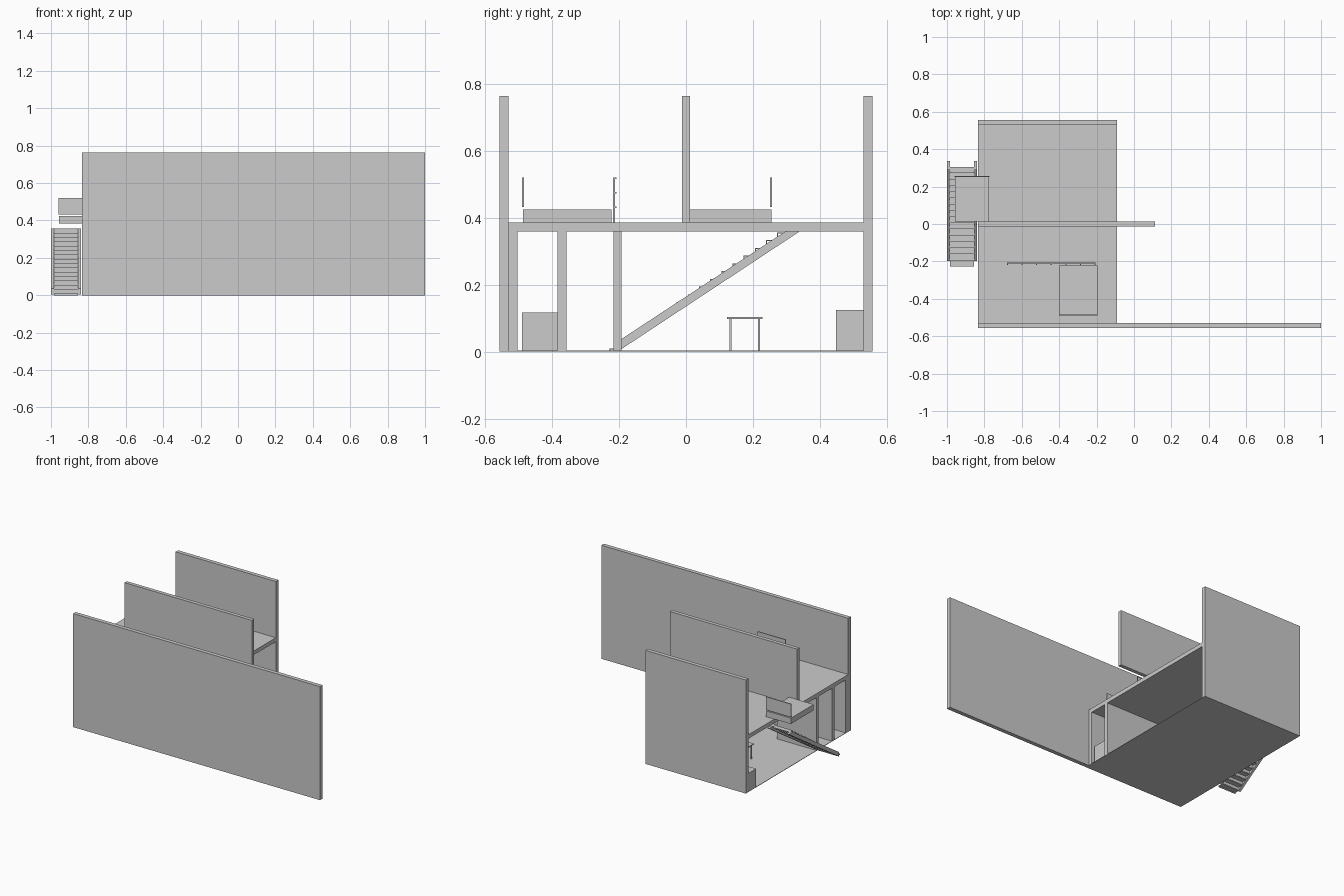
import bpy, bmesh

if "Cube" in bpy.data.objects:
    bpy.data.objects.remove(bpy.data.objects["Cube"])

gray = bpy.data.materials.new("plain_gray")
gray.diffuse_color = (0.6, 0.6, 0.6, 1)
gray.use_nodes = True
gray.node_tree.nodes["Principled BSDF"].inputs["Base Color"].default_value = gray.diffuse_color


def finish(name, bm):
    bmesh.ops.recalc_face_normals(bm, faces=bm.faces)
    me = bpy.data.meshes.new(name)
    bm.to_mesh(me)
    bm.free()
    me.materials.append(gray)
    ob = bpy.data.objects.new(name, me)
    bpy.context.collection.objects.link(ob)
    return ob


def add_box(bm, x, y, z):
    """Box between (min, max) pairs on each axis."""
    vs = bmesh.ops.create_cube(bm, size=1)["verts"]
    for v in vs:
        v.co = [r[0] if c < 0 else r[1] for r, c in zip((x, y, z), v.co)]


def boxes(name, *specs):
    bm = bmesh.new()
    for s in specs:
        add_box(bm, *s)
    return finish(name, bm)


def prism(name, profile, x0, x1):
    """Extrude a (y, z) outline along x."""
    bm = bmesh.new()
    f = bm.faces.new([bm.verts.new((x0, y, z)) for y, z in profile])
    ext = bmesh.ops.extrude_face_region(bm, geom=[f])["geom"]
    bmesh.ops.translate(bm, vec=(x1 - x0, 0, 0),
                        verts=[g for g in ext if isinstance(g, bmesh.types.BMVert)])
    return finish(name, bm)


HOUSE = (-0.835, -0.09)
TOP = 0.763

# Main walls and floors
boxes("front_wall", ((-0.835, 1.0), (-0.557, -0.53), (0, TOP)))
boxes("back_wall", (HOUSE, (0.53, 0.557), (0, TOP)))
boxes("upper_middle_wall", ((-0.835, 0.112), (-0.0125, 0.0125), (0.385, TOP)))
boxes("ground_floor", (HOUSE, (-0.53, 0.53), (0, 0.003)))
boxes("upper_floor", (HOUSE, (-0.53, 0.53), (0.358, 0.385)))

# Ground-floor partitions
boxes("inner_front_wall", (HOUSE, (-0.53, -0.503), (0.003, 0.358)))
boxes("room_wall", (HOUSE, (-0.384, -0.357), (0.003, 0.358)))
boxes("stair_wall", ((-0.835, -0.54), (-0.217, -0.193), (0.003, 0.358)))

# Ground-floor furniture
boxes("room_cabinet", ((-0.3, -0.1), (-0.49, -0.384), (0.003, 0.117)))
boxes("back_counter", ((-0.835, -0.45), (0.447, 0.53), (0.003, 0.125)))
boxes("table",
      ((-0.59, -0.39), (0.122, 0.228), (0.098, 0.104)),
      *[((x, x + 0.006), (y, y + 0.006), (0.003, 0.098))
        for x in (-0.582, -0.404) for y in (0.13, 0.215)])

# Beds with their raised headboards
boxes("back_bed", ((-0.958, -0.775), (0.0125, 0.255), (0.385, 0.424)))
boxes("back_headboard", ((-0.96, -0.773), (0.25, 0.257), (0.432, 0.52)))
boxes("front_bed", ((-0.4, -0.196), (-0.487, -0.223), (0.385, 0.424)))
boxes("front_headboard", ((-0.402, -0.194), (-0.49, -0.483), (0.432, 0.52)))

# Railing beside the front bed
boxes("railing",
      *[((x, x + 0.006), (-0.218, -0.212), (0.385, 0.52))
        for x in [-0.68 + i * 0.0782 for i in range(7)]],
      *[((-0.68, -0.205), (-0.212, -0.207), (z, z + 0.005))
        for z in (0.428, 0.472, 0.515)])

# Outside staircase: two sloped stringers
for name, x in (("outer_stringer", -1.0), ("inner_stringer", -0.855)):
    prism(name, [(-0.197, 0.005), (-0.197, 0.035), (0.295, 0.358), (0.338, 0.358)],
          x, x + 0.016)

# Treads and risers between the stringers
steps = []
for k in range(16):
    y, z = 0.306 - 0.0333 * k, 0.356 - 0.0231 * k
    steps.append(((-0.984, -0.855), (y - 0.034, y), (z - 0.003, z)))
    steps.append(((-0.984, -0.855), (y - 0.034, y - 0.031), (max(z - 0.0231, 0), z - 0.003)))
boxes("stair_steps", *steps)
